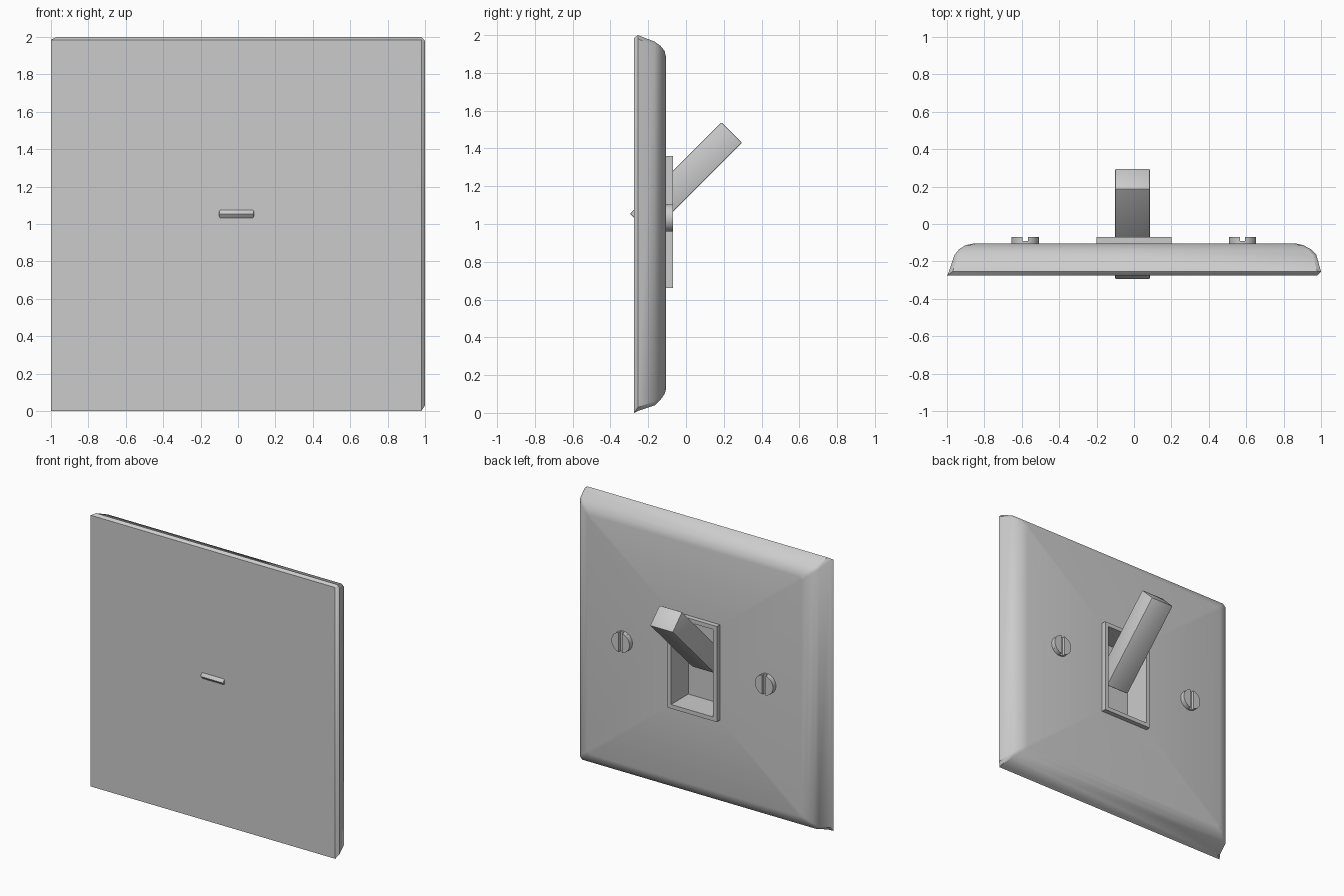
import bpy
import bmesh
import math
from mathutils import Matrix

cube = bpy.data.objects.get("Cube")
if cube:
    bpy.data.objects.remove(cube)

# One plain grey plastic
grey = bpy.data.materials.new("grey plastic")
grey.use_nodes = True
grey.diffuse_color = (0.6, 0.6, 0.6, 1)
grey.node_tree.nodes["Principled BSDF"].inputs["Base Color"].default_value = grey.diffuse_color


def finish(name, bm, angle=40):
    bmesh.ops.recalc_face_normals(bm, faces=bm.faces)
    mesh = bpy.data.meshes.new(name)
    bm.to_mesh(mesh)
    bm.free()
    mesh.materials.append(grey)
    obj = bpy.data.objects.new(name, mesh)
    bpy.context.collection.objects.link(obj)
    bpy.ops.object.select_all(action='DESELECT')
    obj.select_set(True)
    bpy.context.view_layer.objects.active = obj
    bpy.ops.object.shade_smooth_by_angle(angle=math.radians(angle))
    return obj


def ring(bm, y, x0, x1, z0, z1, c=0):
    """Rectangle across the y axis with corners cut by c."""
    pts = [(x0 + c, z0), (x1 - c, z0), (x1, z0 + c), (x1, z1 - c),
           (x1 - c, z1), (x0 + c, z1), (x0, z1 - c), (x0, z0 + c)]
    return [bm.verts.new((x, y, z)) for x, z in pts]


def loft(name, rows, cap_first=False, cap_last=False):
    bm = bmesh.new()
    rings = [ring(bm, *row) for row in rows]
    for a, b in zip(rings, rings[1:]):
        for i in range(8):
            j = (i + 1) % 8
            bm.faces.new((a[i], a[j], b[j], b[i]))
    if cap_first:
        bm.faces.new(rings[0])
    if cap_last:
        bm.faces.new(rings[-1])
    bmesh.ops.remove_doubles(bm, verts=bm.verts, dist=0.0001)
    return finish(name, bm)


# Wall plate: rounded rim, flat face with an opening
hole = (-0.17, 0.17, 0.69, 1.33)
loft("wall_plate", [
    (-0.275, -1, 0.98, 0, 1.985),
    (-0.255, -0.99, 1, 0.01, 2, 0.02),
    (-0.165, -0.96, 0.975, 0.04, 1.965, 0.02),
    (-0.135, -0.935, 0.945, 0.07, 1.943, 0.02),
    (-0.113, -0.9, 0.905, 0.1, 1.915, 0.02),
    (-0.105, -0.86, 0.87, 0.13, 1.88, 0.02),
    (-0.105, *hole),
], cap_first=True)

# Raised frame with the recess behind it
outer = (-0.2, 0.2, 0.66, 1.36)
loft("switch_frame", [(-0.105, *outer), (-0.07, *outer),
                      (-0.07, *hole), (-0.27, *hole)], cap_last=True)

# Tilted toggle lever
bm = bmesh.new()
bmesh.ops.create_cube(bm, size=1, matrix=Matrix.Diagonal((0.185, 0.685, 0.153, 1)))
bmesh.ops.bevel(bm, geom=bm.edges[:], offset=0.006, segments=2,
                profile=0.5, affect='EDGES')
lever = finish("toggle_lever", bm)
lever.rotation_euler.x = math.radians(45)
lever.location = (-0.008, 0, 1.242)

# Slotted screws: a low disc under two half heads
def prism(bm, pts, y0, y1):
    low = [bm.verts.new((x, y0, z)) for x, z in pts]
    high = [bm.verts.new((x, y1, z)) for x, z in pts]
    bm.faces.new(low)
    bm.faces.new(high)
    for i in range(len(pts)):
        j = (i + 1) % len(pts)
        bm.faces.new((low[i], low[j], high[j], high[i]))


def arc(radius, start, end, steps):
    return [(radius * math.cos(start + (end - start) * i / steps),
             radius * math.sin(start + (end - start) * i / steps))
            for i in range(steps + 1)]


for side, x in (("left", 0.58), ("right", -0.582)):
    bm = bmesh.new()
    r = 0.073
    prism(bm, arc(r, 0, math.tau, 32)[:-1], -0.11, -0.092)
    a = math.acos(0.014 / r)
    prism(bm, arc(r, -a, a, 16), -0.092, -0.07)
    prism(bm, arc(r, math.pi - a, math.pi + a, 16), -0.092, -0.07)
    screw = finish(side + "_screw", bm)
    screw.location = (x, 0, 1.032)
